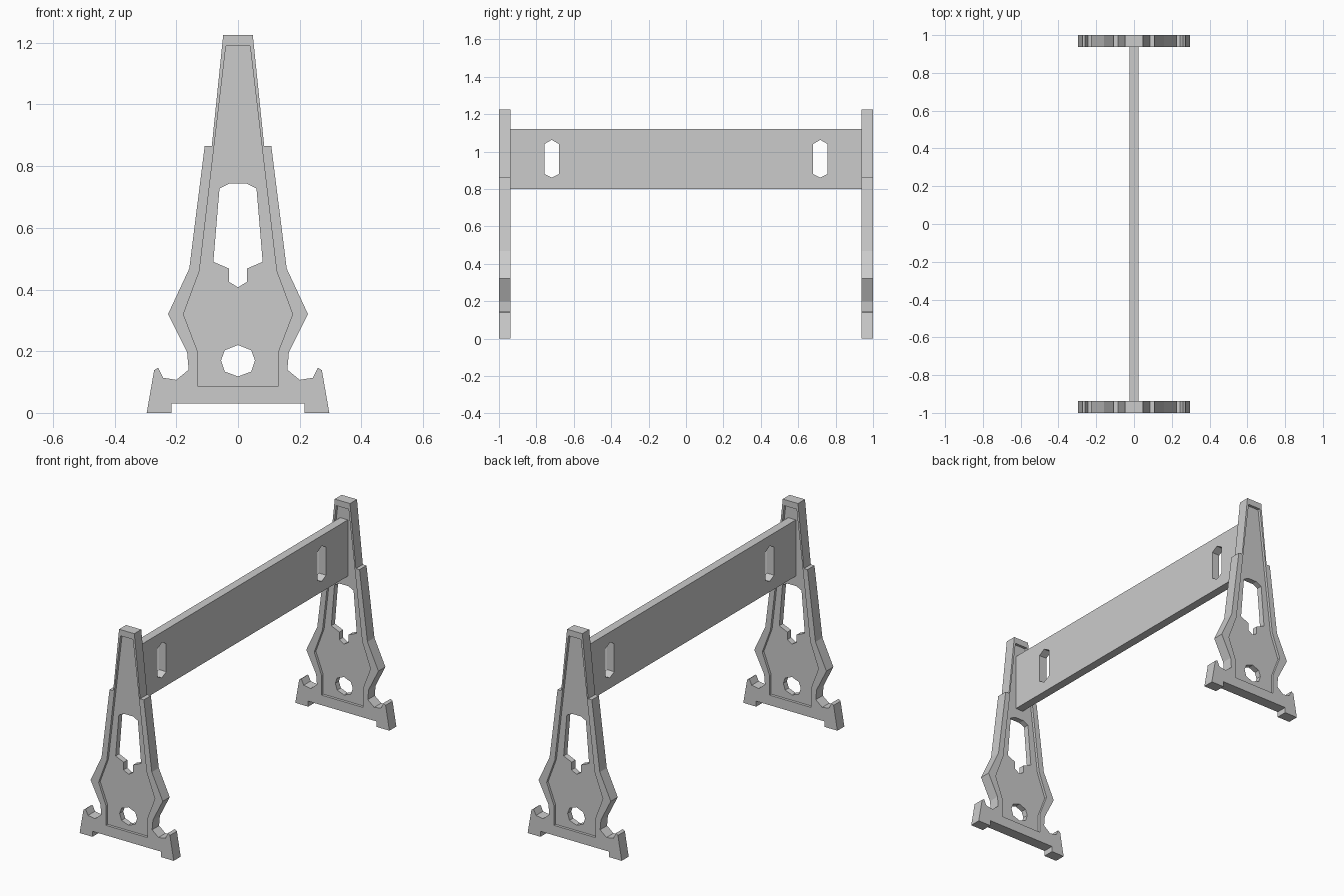
import bpy, bmesh
from mathutils import Vector

if "Cube" in bpy.data.objects:
    bpy.data.objects.remove(bpy.data.objects["Cube"])


def mirrored(half):
    """Close a right-hand half profile (listed top to bottom) with its mirror image."""
    return half + [(-x, z) for x, z in reversed(half) if x > 0]


def prism(name, profile, place, lo, hi):
    """Extrude a closed profile between lo and hi; place maps (a, b, depth) to xyz."""
    bm = bmesh.new()
    face = bm.faces.new([bm.verts.new(place(a, b, lo)) for a, b in profile])
    out = bmesh.ops.extrude_face_region(bm, geom=[face])
    move = Vector(place(0, 0, hi)) - Vector(place(0, 0, lo))
    verts = [v for v in out["geom"] if isinstance(v, bmesh.types.BMVert)]
    bmesh.ops.translate(bm, vec=move, verts=verts)
    bmesh.ops.recalc_face_normals(bm, faces=bm.faces)
    mesh = bpy.data.meshes.new(name)
    bm.to_mesh(mesh)
    bm.free()
    obj = bpy.data.objects.new(name, mesh)
    bpy.context.collection.objects.link(obj)
    return obj


def cut(obj, cutters):
    """Subtract the cutters, then delete them."""
    bpy.context.view_layer.objects.active = obj
    for c in cutters:
        c.hide_render = True
        mod = obj.modifiers.new("cut", "BOOLEAN")
        mod.operation, mod.solver, mod.object = "DIFFERENCE", "EXACT", c
        bpy.ops.object.modifier_apply(modifier=mod.name)
        bpy.data.objects.remove(c)


def along_y(a, b, d):
    return (a, d, b)


def along_x(a, b, d):
    return (d, a, b)


# Profiles of the end frame (right halves)
outline = mirrored([(.048, 1.225), (.085, .865), (.108, .865), (.158, .468),
                    (.227, .32), (.165, .197), (.16, .14), (.2, .107),
                    (.243, .114), (.259, .147), (.272, .138), (.296, 0),
                    (.215, 0), (.215, .031)])
recess = mirrored([(.039, 1.19), (.125, .46), (.177, .32), (.131, .2), (.131, .088)])
window = mirrored([(.028, .744), (.06, .728), (.08, .49), (.029, .468),
                   (.029, .425), (0, .407)])
port = mirrored([(0, .22), (.043, .203), (.055, .17), (.043, .134), (0, .118)])

# End frames: recessed on both faces, with two through holes
T, DEPTH = .0625, .015
for name, y in (("front_frame", -1), ("back_frame", 1 - T)):
    frame = prism(name, outline, along_y, y, y + T)
    cut(frame, [
        prism("outer_recess", recess, along_y, y - .1, y + DEPTH),
        prism("inner_recess", recess, along_y, y + T - DEPTH, y + T + .1),
        prism("window", window, along_y, y - .1, y + T + .1),
        prism("port", port, along_y, y - .1, y + T + .1)])

# Cross board with two six-sided hand slots
end = 1 - T + DEPTH
board = prism("cross_board", [(-end, .8), (end, .8), (end, 1.12), (-end, 1.12)],
              along_x, -.024, .024)
slot = mirrored([(0, 1.062), (.039, 1.04), (.039, .88), (0, .86)])
cut(board, [prism("slot", [(a + s * .718, b) for a, b in slot], along_x, -.1, .1)
            for s in (-1, 1)])
